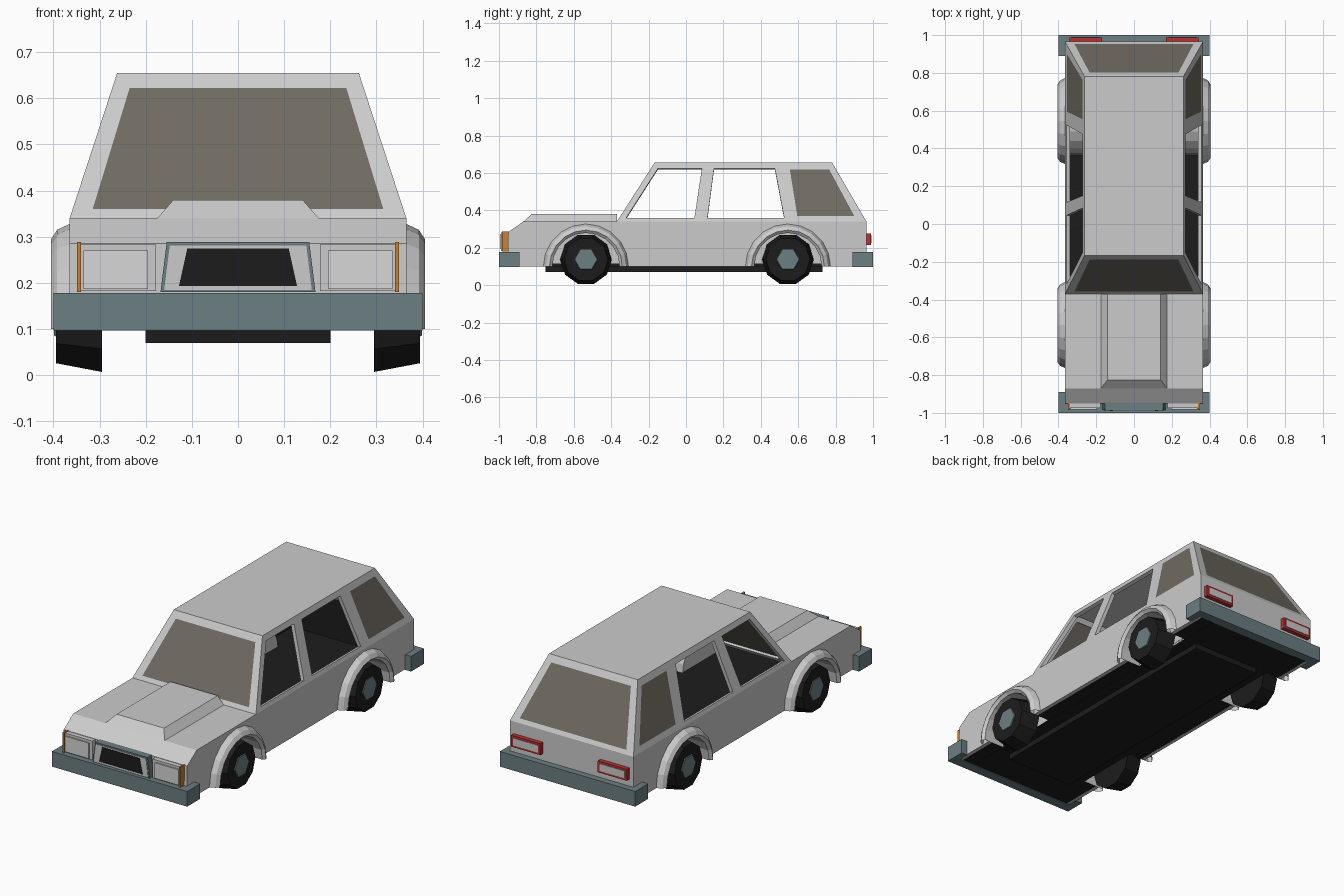
import bpy, bmesh, math
from mathutils import Vector

if "Cube" in bpy.data.objects:
    bpy.data.objects.remove(bpy.data.objects["Cube"])


def material(name, r, g, b):
    m = bpy.data.materials.new(name)
    m.use_nodes = True
    m.diffuse_color = (r, g, b, 1)
    m.node_tree.nodes["Principled BSDF"].inputs["Base Color"].default_value = (r, g, b, 1)
    return m


PAINT = material("light grey paint", 0.6, 0.6, 0.6)
LAMP = material("lamp white", 0.68, 0.68, 0.68)
GLASS = material("smoked glass", 0.16, 0.145, 0.12)
STEEL = material("blue grey trim", 0.15, 0.21, 0.225)
BLACK = material("black", 0.012, 0.012, 0.012)
RED = material("tail red", 0.5, 0.03, 0.03)
ORANGE = material("indicator orange", 0.6, 0.22, 0.03)


def finish(name, bm, *mats):
    me = bpy.data.meshes.new(name)
    bm.to_mesh(me)
    bm.free()
    ob = bpy.data.objects.new(name, me)
    bpy.context.collection.objects.link(ob)
    for m in mats:
        me.materials.append(m)
    return ob


def block(name, lo, hi, mat, taper=None):
    """Box between two corners; taper may move the upper corners."""
    bm = bmesh.new()
    bmesh.ops.create_cube(bm, size=1)
    for v in bm.verts:
        top = v.co.z > 0
        v.co = Vector([hi[i] if v.co[i] > 0 else lo[i] for i in range(3)])
        if top and taper:
            v.co = taper(v.co)
    return finish(name, bm, mat)


def panel(name, outward, outline, mat, holes=(), depth=0.02, inner=None):
    """Flat sheet with holes, thickened inwards."""
    bm = bmesh.new()
    for loop in [outline, *holes]:
        vs = [bm.verts.new(p) for p in loop]
        for a, b in zip(vs, vs[1:] + vs[:1]):
            bm.edges.new((a, b))
    out = Vector(outward)
    bmesh.ops.triangle_fill(bm, use_beauty=True, use_dissolve=False, edges=bm.edges[:], normal=out)
    bm.normal_update()
    for f in bm.faces:
        if f.normal.dot(out) < 0:
            f.normal_flip()
    ob = finish(name, bm, mat, inner or mat)
    mod = ob.modifiers.new("thickness", "SOLIDIFY")
    mod.thickness, mod.offset, mod.material_offset = depth, -1, 1
    return ob


def sweep(name, rows, mat):
    """Skin between rows of points."""
    bm = bmesh.new()
    grid = [[bm.verts.new(p) for p in row] for row in rows]
    for r, q in zip(grid, grid[1:]):
        for i in range(len(r) - 1):
            bm.faces.new((r[i], r[i + 1], q[i + 1], q[i]))
    bmesh.ops.recalc_face_normals(bm, faces=bm.faces[:])
    return finish(name, bm, mat)


# Main dimensions
W, BELT, ROOF, ROOF_W, SILL = 0.365, 0.34, 0.655, 0.262, 0.10
FRONT, REAR = -0.37, 0.965
ROOF_F, ROOF_R = -0.168, 0.782
AXLES = (-0.535, 0.545)
WELL = 0.18


def lean(z, low, high):
    return low + (high - low) * (z - BELT) / (ROOF - BELT)


def half_circle(y, r, n=10):
    return [(y - r * math.cos(math.pi * i / n), SILL + r * math.sin(math.pi * i / n)) for i in range(n + 1)]


# Lower body sides, with wheel openings
NOSE = [(FRONT, BELT), (-0.87, BELT), (-0.95, 0.285), (-0.955, SILL)]
side = NOSE + half_circle(AXLES[0], WELL) + half_circle(AXLES[1], WELL) + [(REAR, SILL), (REAR, BELT)]
for s, tag in ((1, "left"), (-1, "right")):
    panel(f"{tag}_body_side", (s, 0, 0), [(s * W, y, z) for y, z in side], PAINT, inner=BLACK)

# Hood, nose and tail
for i, (a, b) in enumerate(zip(NOSE, NOSE[1:])):
    quad = [(-W, *a), (W, *a), (W, *b), (-W, *b)]
    panel(("hood", "nose_slope", "nose")[i], (0, a[1] - b[1] and -1, 0.9 if i < 2 else 0), quad,
          PAINT, depth=0.01, inner=BLACK)
panel("tail", (0, 1, 0), [(x, REAR, z) for x, z in ((-W, SILL), (W, SILL), (W, BELT), (-W, BELT))],
      PAINT, depth=0.015, inner=BLACK)
block("hood_bulge", (-0.175, -0.87, BELT), (0.175, FRONT, 0.38), PAINT,
      lambda c: Vector((c.x * 0.8, max(c.y, -0.825), c.z)))

# Cabin sides with open door windows and a glazed rear quarter
door_front = [(-0.32, 0.36), (-0.15, 0.625), (0.085, 0.625), (0.045, 0.36)]
door_rear = [(0.115, 0.36), (0.15, 0.625), (0.475, 0.625), (0.525, 0.36)]
quarter = [(0.595, 0.37), (0.555, 0.62), (0.765, 0.62), (0.9, 0.37)]
cabin = [(FRONT, BELT), (ROOF_F, ROOF), (ROOF_R, ROOF), (REAR, BELT)]
for s, tag in ((1, "left"), (-1, "right")):
    def skin(pts):
        return [(s * lean(z, W, ROOF_W), y, z) for y, z in pts]
    out = (s, 0, 0.33)
    panel(f"{tag}_cabin_side", out, skin(cabin), PAINT, [skin(door_front), skin(door_rear), skin(quarter)])
    panel(f"{tag}_quarter_glass", out, skin(quarter), GLASS, depth=0.008)

# Windscreen and rear window with their frames
frame = [(-W, BELT), (-ROOF_W, ROOF), (ROOF_W, ROOF), (W, BELT)]
pane = [(-0.315, 0.36), (-0.235, 0.622), (0.235, 0.622), (0.315, 0.36)]
for tag, d, low, high in (("windscreen", -1, FRONT, ROOF_F), ("rear_window", 1, REAR, ROOF_R)):
    def slope(pts):
        return [(x, lean(z, low, high), z) for x, z in pts]
    panel(f"{tag}_frame", (0, d, 0.6), slope(frame), PAINT, [slope(pane)])
    panel(f"{tag}_glass", (0, d, 0.6), slope(pane), GLASS, depth=0.008)
panel("roof", (0, 0, 1), [(-ROOF_W, ROOF_F, ROOF), (ROOF_W, ROOF_F, ROOF), (ROOF_W, ROOF_R, ROOF),
                          (-ROOF_W, ROOF_R, ROOF)], PAINT)

# Floor and underside
block("floor", (-0.27, -0.95, SILL), (0.27, 0.955, 0.115), BLACK)
for tag, a, b in (("front", -0.95, -0.715), ("middle", -0.355, 0.365), ("rear", 0.725, 0.955)):
    block(f"{tag}_floor_wing", (-0.36, a, SILL + 0.001), (0.36, b, 0.114), BLACK)
block("underside_plate", (-0.2, -0.75, 0.07), (0.2, 0.73, SILL), BLACK)

# Wheels and flared arches
for s, tag in ((1, "left"), (-1, "right")):
    for y, end in zip(AXLES, ("front", "rear")):
        lip = [(0.27, 0.001), (0.27, WELL), (0.392, WELL), (0.405, 0.195), (0.392, 0.215), (0.36, 0.23)]
        sweep(f"{end}_{tag}_arch", [[(s * x, p, z) for p, z in half_circle(y, r)] for x, r in lip], PAINT)
        for part, mat, n, r1, r2, x, d in (("tyre", BLACK, 10, 0.138, 0.118, 0.345, 0.1),
                                           ("hub", STEEL, 6, 0.07, 0.06, 0.392, 0.014)):
            bm = bmesh.new()
            bmesh.ops.create_cone(bm, cap_ends=True, segments=n, radius1=r1, radius2=r2, depth=d)
            ob = finish(f"{end}_{tag}_{part}", bm, mat)
            ob.location = (s * x, y, 0.138)
            ob.rotation_euler = (0, s * math.pi / 2, 0)

# Bumpers wrapping round the corners
for d, end, inner in ((-1, "front", 0.945), (1, "rear", 0.95)):
    def span(a, b):
        return sorted((d * a, d * b))
    y0, y1 = span(inner, 1.0)
    block(f"{end}_bumper", (-0.4, y0, 0.097), (0.4, y1, 0.178), STEEL)
    y0, y1 = span(0.89, inner)
    for s, tag in ((1, "left"), (-1, "right")):
        x0, x1 = sorted((s * 0.36, s * 0.4))
        block(f"{end}_{tag}_bumper_end", (x0, y0, 0.097), (x1, y1, 0.178), STEEL)

# Grille
block("grille_surround", (-0.168, -0.985, 0.18), (0.168, -0.93, 0.288), STEEL,
      lambda c: Vector((c.x * 0.92, c.y, c.z)))


def trapezoid(low, high, z0, z1, y):
    return [(-low, y, z0), (low, y, z0), (high, y, z1), (-high, y, z1)]


panel("grille_face", (0, -1, 0), trapezoid(0.16, 0.148, 0.184, 0.281, -0.988), PAINT, depth=0.005)
panel("grille_opening", (0, -1, 0), trapezoid(0.128, 0.11, 0.193, 0.274, -0.991), BLACK, depth=0.005)

# Lamps
for s, tag in ((1, "left"), (-1, "right")):
    def lamp(name, x0, x1, y0, y1, z0, z1, mat):
        a, b = sorted((s * x0, s * x1))
        block(f"{tag}_{name}", (a, y0, z0), (b, y1, z1), mat)
    lamp("headlight", 0.178, 0.34, -0.975, -0.94, 0.182, 0.283, PAINT)
    lamp("headlight_lens", 0.195, 0.335, -0.982, -0.974, 0.187, 0.27, LAMP)
    lamp("indicator", 0.34, 0.349, -0.985, -0.94, 0.18, 0.288, ORANGE)
    lamp("tail_light", 0.17, 0.342, 0.96, 0.988, 0.215, 0.276, RED)
    lamp("tail_light_face", 0.182, 0.33, 0.985, 0.991, 0.226, 0.265, PAINT)
